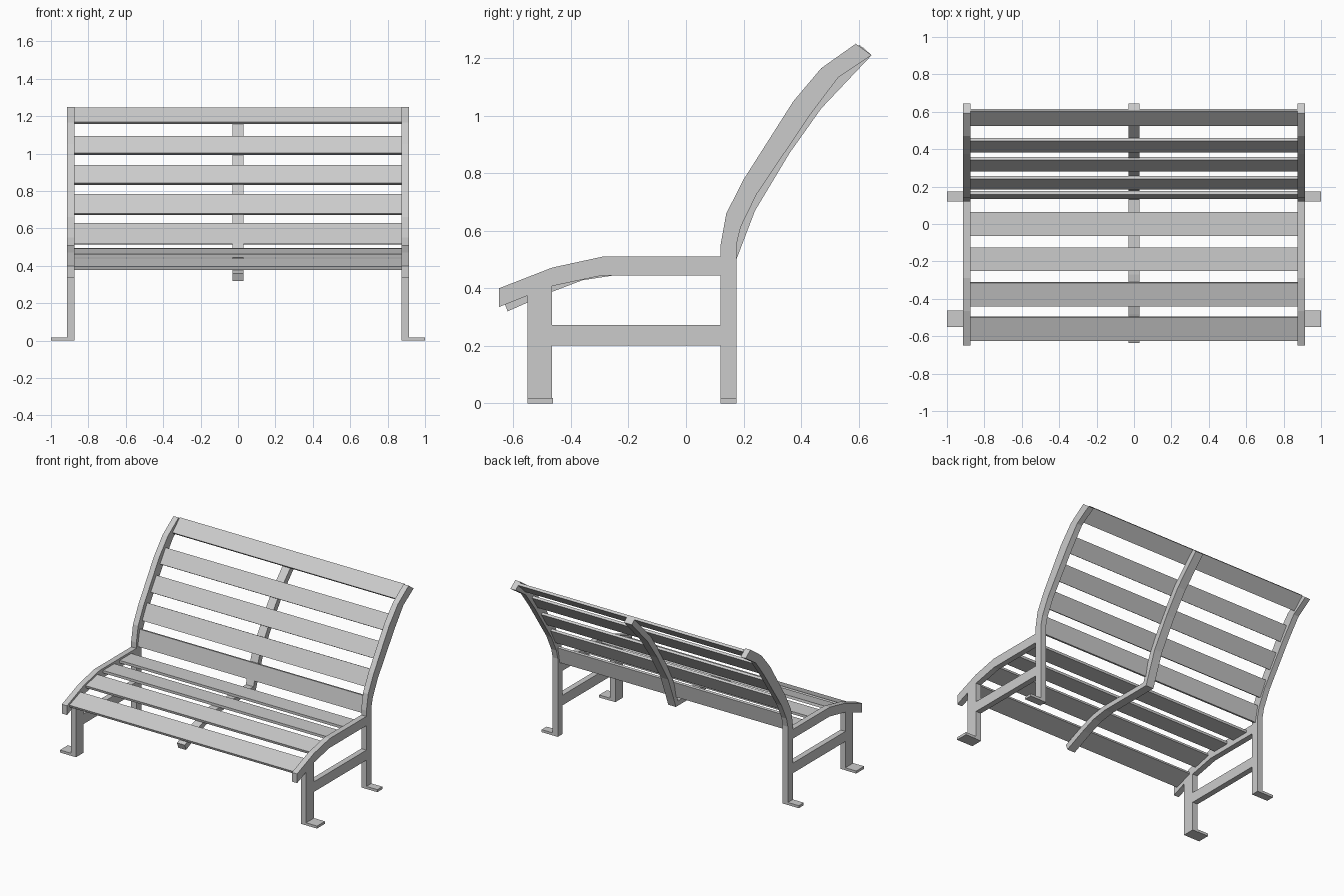
import bpy, bmesh
from mathutils import Vector

if "Cube" in bpy.data.objects:
    bpy.data.objects.remove(bpy.data.objects["Cube"])


def extrude(name, pts, x0, x1):
    """Side (y, z) profile extruded along x."""
    bm = bmesh.new()
    face = bm.faces.new([bm.verts.new((x0, y, z)) for y, z in pts])
    new = bmesh.ops.extrude_face_region(bm, geom=[face])["geom"]
    verts = [g for g in new if isinstance(g, bmesh.types.BMVert)]
    bmesh.ops.translate(bm, verts=verts, vec=(x1 - x0, 0, 0))
    bmesh.ops.recalc_face_normals(bm, faces=bm.faces[:])
    mesh = bpy.data.meshes.new(name)
    bm.to_mesh(mesh)
    bm.free()
    ob = bpy.data.objects.new(name, mesh)
    bpy.context.collection.objects.link(ob)
    return ob


def rect(y0, y1, z0, z1):
    return [(y0, z0), (y1, z0), (y1, z1), (y0, z1)]


def slat(name, a, b, t=0.018):
    """Board whose sitting face runs from a to b, thickness on the far side."""
    a, b = Vector(a), Vector(b)
    d = (b - a).normalized()
    n = Vector((d.y, -d.x)) * t
    extrude(name, [a, b, b + n, a + n], -0.875, 0.875)


XI, XO, XF = 0.875, 0.915, 1.0

# Side frame profiles
seat_rail = [(-0.65, 0.335), (-0.465, 0.408), (-0.29, 0.445), (0.12, 0.445),
             (0.12, 0.51), (-0.29, 0.51), (-0.465, 0.472), (-0.65, 0.40)]
back_post = [(0.12, 0), (0.175, 0), (0.175, 0.55), (0.19, 0.613), (0.246, 0.728),
             (0.433, 1.005), (0.53, 1.134), (0.645, 1.21), (0.59, 1.25),
             (0.47, 1.165), (0.373, 1.05), (0.2, 0.778), (0.14, 0.66), (0.12, 0.55)]
front_leg = [(-0.55, 0), (-0.465, 0), (-0.465, 0.408), (-0.55, 0.3745)]

for side, s in (("left", -1), ("right", 1)):
    extrude(f"{side}_seat_rail", seat_rail, s * XI, s * XO)
    extrude(f"{side}_back_post", back_post, s * XI, s * XO)
    extrude(f"{side}_front_leg", front_leg, s * XI, s * XO)
    extrude(f"{side}_stretcher", rect(-0.465, 0.12, 0.202, 0.273), s * XI, s * XO)
    # Floor plates pointing outwards
    extrude(f"{side}_front_foot", rect(-0.55, -0.463, 0, 0.018), s * XO, s * XF)
    extrude(f"{side}_back_foot", rect(0.12, 0.175, 0, 0.018), s * XO, s * XF)

# Centre support bent under the seat and behind the back
lower = [(-0.62, 0.32), (-0.465, 0.388), (-0.36, 0.428), (-0.25, 0.445),
         (0.155, 0.445), (0.175, 0.50), (0.24, 0.67), (0.36, 0.87),
         (0.47, 1.025), (0.645, 1.21)]
upper = [(0.615, 1.237), (0.437, 1.05), (0.326, 0.893), (0.203, 0.69),
         (0.145, 0.53), (0.13, 0.478), (-0.27, 0.478), (-0.37, 0.463),
         (-0.48, 0.425), (-0.635, 0.36)]
extrude("centre_support", lower + upper, -0.03, 0.03)

# Seat slats, front to back
for i, (a, b) in enumerate([((-0.625, 0.395), (-0.50, 0.44)),
                            ((-0.442, 0.462), (-0.315, 0.493)),
                            ((-0.25, 0.496), (-0.125, 0.496)),
                            ((-0.065, 0.496), (0.063, 0.496))]):
    slat(f"seat_slat_{i + 1}", a, b)

# Back slats, bottom to top
for i, (a, b) in enumerate([((0.135, 0.517), (0.158, 0.63)),
                            ((0.185, 0.68), (0.24, 0.785)),
                            ((0.28, 0.843), (0.343, 0.94)),
                            ((0.383, 1.003), (0.445, 1.095)),
                            ((0.523, 1.17), (0.603, 1.247))]):
    slat(f"back_slat_{i + 1}", a, b)
